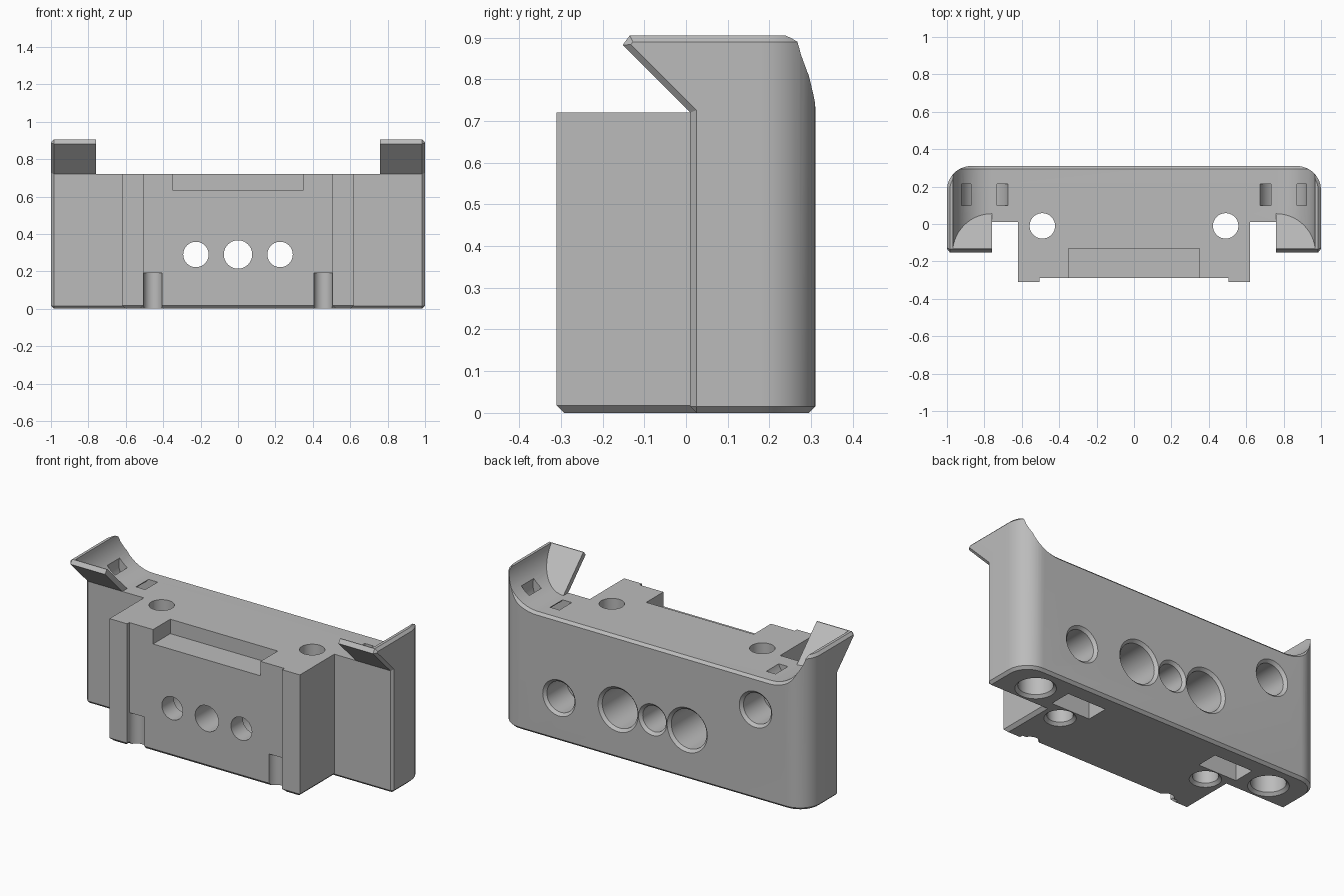
import bpy, bmesh
from math import sin, cos, pi
from mathutils import Vector

cube = bpy.data.objects.get("Cube")
if cube:
    bpy.data.objects.remove(cube, do_unlink=True)

grey = bpy.data.materials.new("plain grey")
grey.use_nodes = True
colour = (0.5, 0.5, 0.5, 1)
grey.diffuse_color = colour
grey.node_tree.nodes["Principled BSDF"].inputs["Base Color"].default_value = colour

FLOOR, TOP, BACK = 0.72, 0.905, 0.31


def loft_mesh(rings):
    """Closed solid through a list of equal-length rings."""
    bm = bmesh.new()
    loops = [[bm.verts.new(p) for p in ring] for ring in rings]
    n = len(loops[0])
    for a, b in zip(loops, loops[1:]):
        for i in range(n):
            j = (i + 1) % n
            bm.faces.new((a[i], a[j], b[j], b[i]))
    bm.faces.new(loops[0])
    bm.faces.new(loops[-1])
    bmesh.ops.recalc_face_normals(bm, faces=bm.faces)
    return bm


def finish(bm, name):
    mesh = bpy.data.meshes.new(name)
    bmesh.ops.recalc_face_normals(bm, faces=bm.faces)
    bm.to_mesh(mesh)
    bm.free()
    obj = bpy.data.objects.new(name, mesh)
    mesh.materials.append(grey)
    bpy.context.collection.objects.link(obj)
    return obj


def bevel(bm, rule, size, segments=1):
    edges = [e for e in bm.edges if e.calc_face_angle(0) > 0.4
             and rule(e.verts[0].co, e.verts[1].co)]
    bmesh.ops.bevel(bm, geom=edges, offset=size, segments=segments,
                    profile=0.5, affect='EDGES', clamp_overlap=False)


def combine(bm, name, operation='DIFFERENCE'):
    """Cut or join a solid into the body."""
    tool = finish(bm, name)
    tool.hide_render = True
    mod = body.modifiers.new(name, 'BOOLEAN')
    mod.operation, mod.solver, mod.object = operation, 'EXACT', tool
    bpy.context.view_layer.objects.active = body
    bpy.ops.object.modifier_apply(modifier=mod.name)
    bpy.data.objects.remove(tool, do_unlink=True)


def box(x0, x1, y0, y1, z0, z1):
    return loft_mesh([[(x0, y0, z), (x1, y0, z), (x1, y1, z), (x0, y1, z)]
                      for z in (z0, z1)])


def drill(name, x, start, steps, across_z=None, across_y=None):
    """Round hole of (depth, radius) steps, from the back or from below."""
    rings = []
    for depth, r in steps:
        ring = []
        for i in range(40):
            u, v = r * cos(i * pi / 20), r * sin(i * pi / 20)
            if across_z is not None:
                ring.append((x + u, start - depth, across_z + v))
            else:
                ring.append((x + u, across_y + v, start + depth))
        rings.append(ring)
    combine(loft_mesh(rings), name)


def rim(r, depth, c=0.016):
    return [(-c, r + 2 * c), (c, r), (depth, r)]


# Main bar with overhanging ears: side profile swept across the width
side = [(0.01, 0), (0.01, FLOOR), (-0.152, 0.882), (-0.135, TOP),
        (BACK, TOP), (BACK, 0)]
bm = loft_mesh([[(x, y, z) for y, z in side] for x in (-1, 1)])
bevel(bm, lambda a, b: min(a.y, b.y) > 0.3 and abs(a.z - b.z) > 0.5, 0.13, 12)


def outer_edge(a, b):
    ends = abs(a.x) > 0.999 and abs(b.x) > 0.999 and a.x * b.x > 0
    bottom = max(a.z, b.z) < 0.001
    top = min(a.z, b.z) > TOP - 0.001 and max(a.y, b.y) > 0.1
    return ends or bottom or top


bevel(bm, outer_edge, 0.015)
body = finish(bm, "bracket_body")

# Curved scoop between the ears, leaving sloping front plates
half = [(0.76 + 0.21 * sin(t * pi / 28), 0.93 - 0.21 * cos(t * pi / 28))
        for t in range(15)]
section = [(-x, z) for x, z in reversed(half)] + half
section += [(0.97, 1.0), (-0.97, 1.0)]
combine(loft_mesh([[(x, 0.055 - (z - FLOOR), z) for x, z in section],
                   [(x, 0.5, z) for x, z in section]]), "scoop_cutter")
combine(box(-0.76, 0.76, -0.4, 0.1, FLOOR, 1.1), "gap_cutter")

# Chamfer along the top back edge


def grown(d):
    s = (0.21 + d) / 0.21
    out = [(0.76 + (x - 0.76) * s, 0.93 + (z - 0.93) * s) for x, z in half]
    ring = [(-x, z) for x, z in reversed(out)] + out
    return ring + [(0.97 + d, 1.0), (-0.97 - d, 1.0)]


combine(loft_mesh([[(x, y, z) for x, z in grown(d)]
                   for y, d in ((0.294, -0.001), (0.326, 0.031))]), "edge_cutter")

# Front block with a shallow recessed face
plan = [(0.62, 0.1), (0.62, -BACK), (0.505, -BACK), (0.505, -0.29)]
plan += [(-x, y) for x, y in reversed(plan)]
bm = loft_mesh([[(x, y, z) for x, y in plan] for z in (0, FLOOR)])
bevel(bm, lambda a, b: max(a.z, b.z) < 0.001, 0.018)
combine(bm, "front_block", 'UNION')

# Ledge at the top of the front face
combine(box(-0.35, 0.35, -0.4, -0.13, 0.635, 0.8), "ledge_cutter")

# Row of holes through the body, wide at the back for the outer two
drill("centre_bore", 0, BACK, rim(0.076, 0.8), across_z=0.29)
for s in (-1, 1):
    drill("wide_bore", s * 0.225, BACK,
          rim(0.115, 0.49) + [(0.49, 0.068), (0.8, 0.068)], across_z=0.29)

# Blind holes in the back, at different heights
drill("high_back_hole", -0.67, BACK, rim(0.09, 0.2), across_z=0.53)
drill("low_back_hole", 0.61, BACK, rim(0.09, 0.2), across_z=0.255)

for s in (-1, 1):
    # Vertical screw holes and blind sockets in the underside
    drill("screw_hole", s * 0.49, 0, rim(0.068, 0.9), across_y=-0.01)
    drill("socket", s * 0.785, 0, rim(0.092, 0.15), across_y=0.145)
    x0, x1 = sorted((s * 0.37, s * 0.62))
    combine(box(x0, x1, 0.08, 0.21, -0.1, 0.15), "pocket_cutter")
    # Quarter-round notches at the foot of the front face
    drill("foot_notch", s * 0.455, 0, [(-0.1, 0.05), (0.19, 0.05)], across_y=-0.295)
    # Curved strap channel joining two slots in the scoop
    arc = [pi * (0.75 + 1.5 * i / 24) for i in range(25)]
    rings = []
    for a in arc:
        d = Vector((s * cos(a), 0, sin(a)))
        c = Vector((s * 0.797, 0, 0.76))
        rings.append([c + d * r + Vector((0, y, 0))
                      for r, y in ((0.075, 0.1), (0.13, 0.1),
                                   (0.13, 0.215), (0.075, 0.215))])
    combine(loft_mesh(rings), "strap_channel")

bpy.ops.object.select_all(action='DESELECT')
body.select_set(True)
bpy.context.view_layer.objects.active = body
bpy.ops.object.shade_smooth_by_angle(angle=pi / 7)
